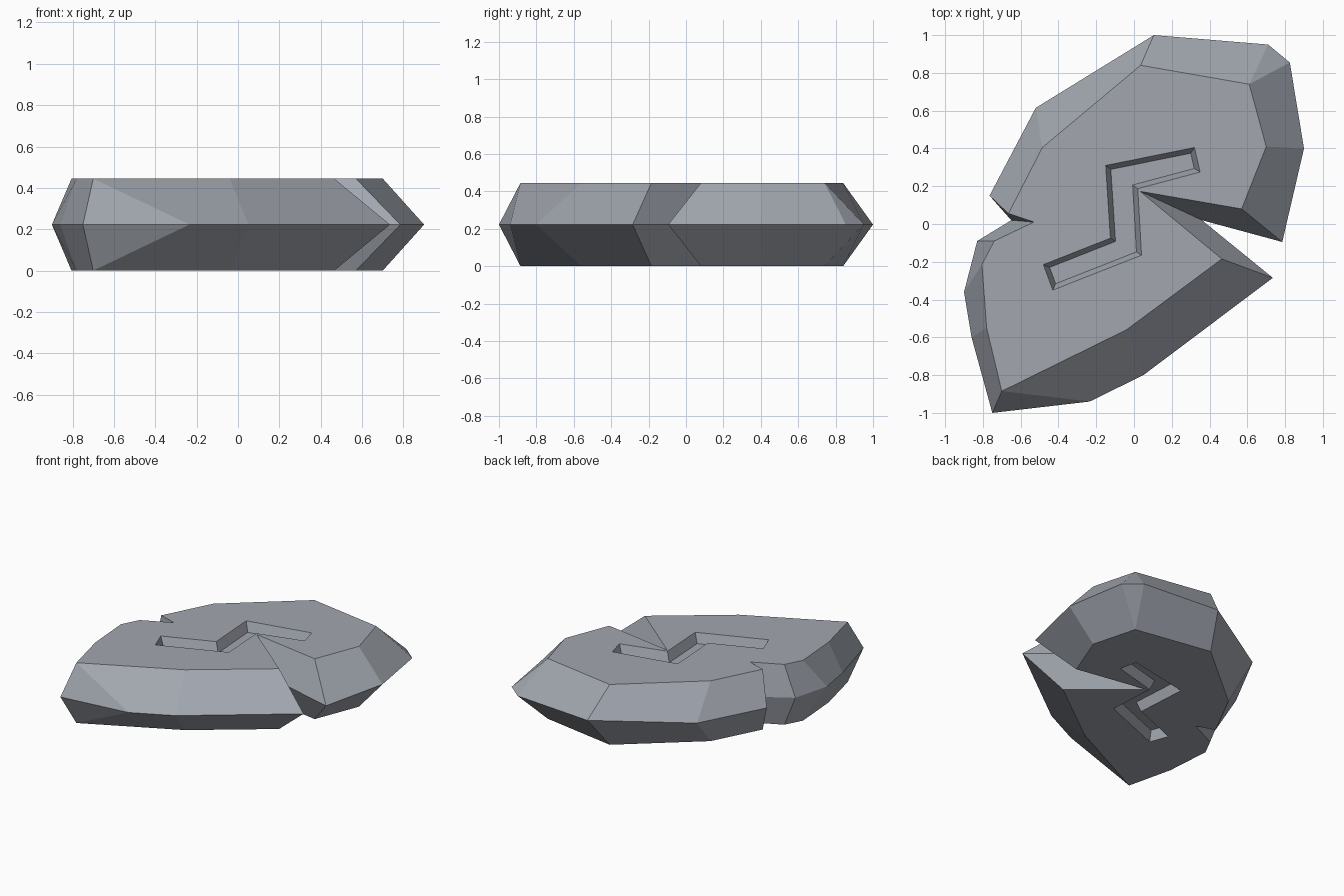
import bpy, bmesh
from mathutils import Vector

if "Cube" in bpy.data.objects:
    bpy.data.objects.remove(bpy.data.objects["Cube"])

HALF = 0.2225   # half the stone's thickness
DEPTH = 0.07    # depth of the carved groove
TAPER = 0.026   # how far the groove walls lean in

# Widest outline at mid height, counter-clockwise
girdle = [(.90, .40), (.825, .855), (.71, .95), (.105, 1.0), (-.52, .615), (-.765, .15),
          (-.65, .02), (-.83, -.09), (-.90, -.36), (-.86, -.60), (-.75, -1.0),
          (-.235, -.94), (.05, -.80), (.735, -.285), (.36, .02), (.785, -.095)]
# Matching outline of the flat face (repeated points make triangles)
crown = [(.70, .41), (.61, .74), (.61, .74), (.035, .84), (-.485, .405), (-.665, .055),
         (-.53, .01), (-.74, -.09), (-.805, -.215), (-.78, -.55), (-.70, -.885),
         (-.70, -.885), (-.04, -.56), (.465, -.185), (.032, .173), (.57, .08)]
# Zigzag groove rim, clockwise
groove = [(-.48, -.215), (-.125, -.075), (-.15, .31), (.32, .405),
          (.35, .275), (.02, .187), (.04, -.165), (-.43, -.35)]


def inset(points, d):
    """Offset a clockwise outline inwards with mitred corners."""
    pts = [Vector(p) for p in points]
    out = []
    for i, p in enumerate(pts):
        a = (p - pts[i - 1]).normalized()
        b = (pts[(i + 1) % len(pts)] - p).normalized()
        na, nb = Vector((a.y, -a.x)), Vector((b.y, -b.x))
        out.append(p + (na + nb) * d / (1 + na.dot(nb)))
    return out


bm = bmesh.new()


def ring(points, z):
    """One vertex per outline point, reusing repeated points."""
    verts = []
    for i, p in enumerate(points):
        if i and p == points[i - 1]:
            verts.append(verts[-1])
        else:
            verts.append(bm.verts.new((p[0], p[1], z)))
    return verts


def bridge(a, b):
    """Wall of faces between two rings."""
    for i in range(len(a)):
        j = (i + 1) % len(a)
        corners = list(dict.fromkeys((a[i], a[j], b[j], b[i])))
        bm.faces.new(corners)


# Sloping side facets
mid, top = ring(girdle, 0), ring(crown, HALF)
bridge(mid, top)

# Groove walls and floor
rim, floor = ring(groove, HALF), ring(inset(groove, TAPER), HALF - DEPTH)
bridge(rim, floor)
bm.faces.new(floor)

# Flat face, with the groove left open
rims = set(top) | set(rim)
edges = [e for e in bm.edges if e.verts[0] in rims and e.verts[1] in rims]
bmesh.ops.triangle_fill(bm, edges=edges, use_beauty=True, normal=(0, 0, 1))

# Mirror to the underside and close
dup = bmesh.ops.duplicate(bm, geom=bm.verts[:] + bm.edges[:] + bm.faces[:])
for v in [g for g in dup["geom"] if isinstance(g, bmesh.types.BMVert)]:
    v.co.z *= -1
bmesh.ops.remove_doubles(bm, verts=bm.verts[:], dist=0.0005)
bmesh.ops.recalc_face_normals(bm, faces=bm.faces[:])

mesh = bpy.data.meshes.new("carved_stone")
bm.to_mesh(mesh)
bm.free()
stone = bpy.data.objects.new("carved_stone", mesh)
stone.location.z = HALF
bpy.context.collection.objects.link(stone)

grey = bpy.data.materials.new("stone grey")
grey.diffuse_color = (0.36, 0.385, 0.43, 1)
grey.use_nodes = True
grey.node_tree.nodes["Principled BSDF"].inputs["Base Color"].default_value = grey.diffuse_color
mesh.materials.append(grey)
